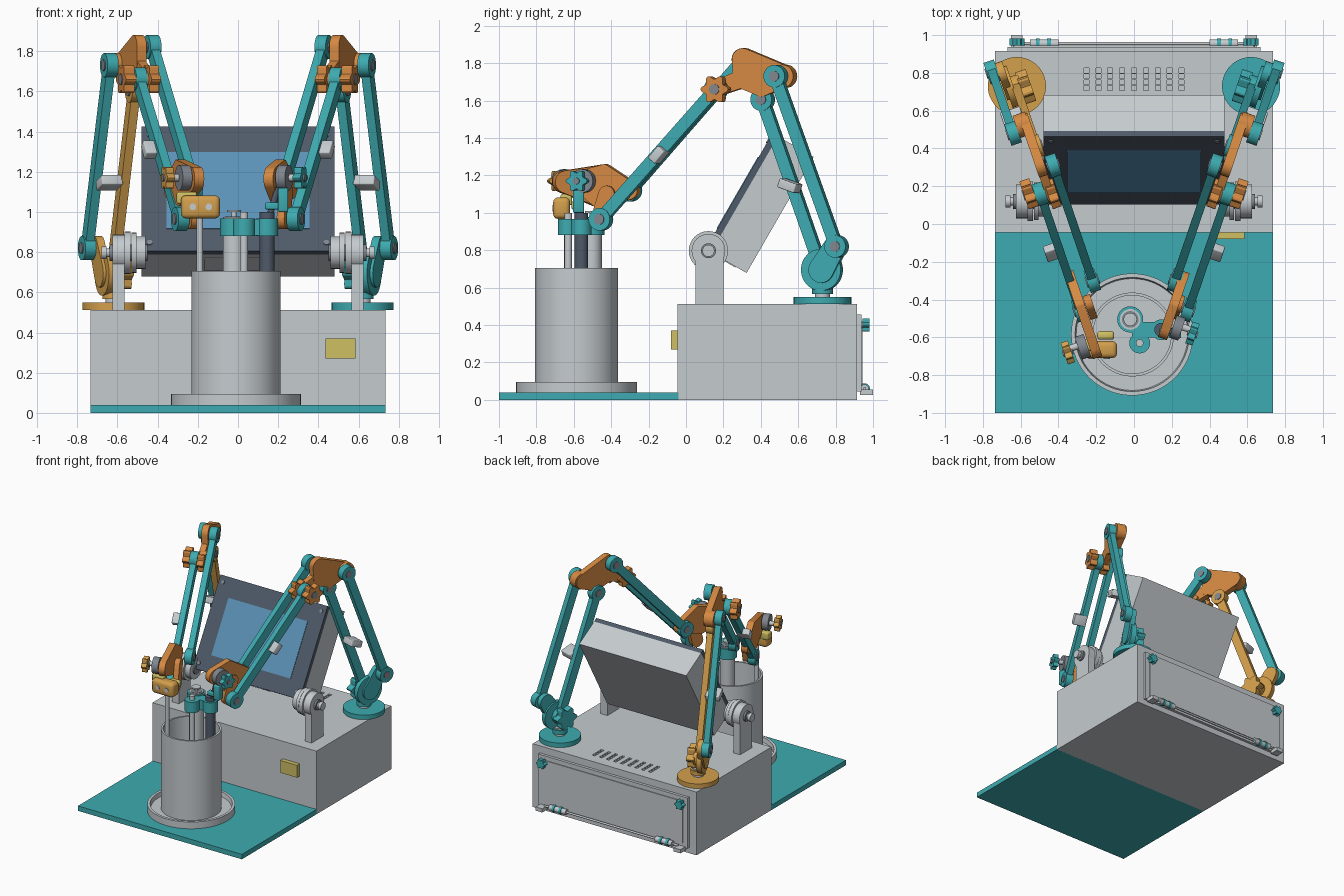
import bpy, bmesh, math
from mathutils import Vector, Matrix

if "Cube" in bpy.data.objects:
    bpy.data.objects.remove(bpy.data.objects["Cube"])


def material(name, *rgb):
    m = bpy.data.materials.new(name)
    m.use_nodes = True
    col = [(c / 255) ** 2.2 for c in rgb] + [1]
    m.diffuse_color = col
    m.node_tree.nodes["Principled BSDF"].inputs["Base Color"].default_value = col
    return m


GREY = material("light grey", 196, 202, 206)
TEAL = material("teal", 64, 170, 175)
ORANGE = material("orange", 212, 136, 68)
TAN = material("tan", 210, 158, 78)
YELLOW = material("yellow", 206, 190, 100)
SLATE = material("slate", 80, 91, 105)
BLUE = material("screen blue", 92, 145, 182)
STEEL = material("steel", 128, 134, 142)
parts = []


def finish(name, bm, mat):
    bmesh.ops.recalc_face_normals(bm, faces=bm.faces)
    me = bpy.data.meshes.new(name)
    bm.to_mesh(me)
    bm.free()
    me.materials.append(mat)
    ob = bpy.data.objects.new(name, me)
    bpy.context.collection.objects.link(ob)
    parts.append(ob)
    return ob


def box(name, centre, size, mat, rot=None, bevel=0):
    bm = bmesh.new()
    bmesh.ops.create_cube(bm, size=1)
    bmesh.ops.scale(bm, vec=size, verts=bm.verts)
    if bevel:
        bmesh.ops.bevel(bm, geom=bm.edges[:], offset=bevel, segments=3, affect='EDGES', profile=0.5)
    m = Matrix.Translation(centre) @ (rot or Matrix.Identity(3)).to_4x4()
    bmesh.ops.transform(bm, matrix=m, verts=bm.verts)
    return finish(name, bm, mat)


def rod(name, a, b, r, mat, lobes=0, sides=32):
    """Cylinder from a to b, or a lobed hand knob."""
    a, b = Vector(a), Vector(b)
    q = (b - a).to_track_quat('Z', 'Y')
    bm = bmesh.new()
    ring = []
    for i in range(sides):
        t = math.tau * i / sides
        rr = r * (0.88 + 0.16 * math.cos(lobes * t)) if lobes else r
        ring.append(bm.verts.new(a + q @ Vector((rr * math.cos(t), rr * math.sin(t), 0))))
    ext = bmesh.ops.extrude_face_region(bm, geom=[bm.faces.new(ring)])
    bmesh.ops.translate(bm, vec=b - a, verts=[v for v in ext["geom"] if isinstance(v, bmesh.types.BMVert)])
    bm.faces.new(ring) if not bm.faces.get(ring) else None
    return finish(name, bm, mat)


def lathe(name, profile, x, y, mat):
    bm = bmesh.new()
    vs = [bm.verts.new((r, 0, z)) for r, z in profile]
    es = [bm.edges.new(p) for p in zip(vs, vs[1:])]
    bmesh.ops.spin(bm, geom=vs + es, cent=(0, 0, 0), axis=(0, 0, 1), angle=math.tau, steps=64)
    bmesh.ops.remove_doubles(bm, verts=bm.verts, dist=0.0005)
    bmesh.ops.translate(bm, vec=(x, y, 0), verts=bm.verts)
    return finish(name, bm, mat)


# Floor plate and cabinet
box("floor_plate", (0, -0.52, 0.02), (1.47, 0.96, 0.04), TEAL)
cabinet = box("cabinet", (0, 0.435, 0.256), (1.47, 0.96, 0.512), GREY)
box("front_badge", (0.51, -0.062, 0.32), (0.15, 0.035, 0.1), YELLOW)

# Vent slots cut in the cabinet top
bm = bmesh.new()
for col in range(9):
    for row in range(4):
        at = Matrix.Translation((-0.252 + col * 0.063, 0.72 + row * 0.031, 0.512))
        bmesh.ops.create_cube(bm, size=1, matrix=at @ Matrix.Diagonal((0.026, 0.025, 0.08, 1)))
cutter = finish("vent_cutter", bm, GREY)
parts.remove(cutter)
cutter.hide_render = True
cutter.hide_set(True)
cut = cabinet.modifiers.new("vents", 'BOOLEAN')
cut.operation, cut.object, cut.solver = 'DIFFERENCE', cutter, 'EXACT'

# Rear service panel
box("rear_panel", (0, 0.925, 0.25), (1.34, 0.025, 0.41), GREY)
box("rear_panel_field", (0, 0.94, 0.25), (1.26, 0.008, 0.34), GREY)
for s in (-1, 1):
    rod("panel_knob_stem", (s * 0.62, 0.92, 0.4), (s * 0.62, 0.95, 0.4), 0.02, GREY)
    rod("panel_knob", (s * 0.62, 0.945, 0.4), (s * 0.62, 0.982, 0.4), 0.038, TEAL, 6, 48)
    box("panel_tab", (s * 0.62, 0.965, 0.04), (0.06, 0.07, 0.03), GREY)
    rod("panel_hinge", (s * 0.4, 0.955, 0.06), (s * 0.55, 0.955, 0.06), 0.022, GREY)
    for x in (0.44, 0.5):
        rod("hinge_band", (s * x, 0.955, 0.06), (s * (x + 0.02), 0.955, 0.06), 0.028, TEAL)
rod("hinge_rod", (-0.6, 0.955, 0.06), (0.6, 0.955, 0.06), 0.008, GREY)

# Tilted display
TILT = Matrix.Rotation(math.radians(-30), 3, 'X')


def on_display(x, y, z):
    return Vector((0, 0.393, 1.052)) + TILT @ Vector((x, y, z))


box("display_body", on_display(0, 0.017, 0), (0.96, 0.22, 0.717), GREY, TILT)
box("display_bezel", on_display(0, -0.11, 0), (0.96, 0.034, 0.717), SLATE, TILT)
box("display_screen", on_display(0, -0.128, -0.01), (0.71, 0.006, 0.44), BLUE, TILT)
box("display_label", on_display(-0.03, 0, -0.36), (0.28, 0.12, 0.006), GREY, TILT)
for s in (-1, 1):
    for z in (-0.31, 0.31):
        rod("bezel_screw", on_display(s * 0.44, -0.12, z), on_display(s * 0.44, -0.132, z), 0.014, STEEL)
    # Pivot stand and friction discs
    box("pivot_stand", (s * 0.595, 0.125, 0.655), (0.06, 0.15, 0.29), GREY)
    for a, b, r in ((0.46, 0.505, 0.08), (0.505, 0.53, 0.1), (0.535, 0.565, 0.105),
                    (0.565, 0.625, 0.09), (0.62, 0.66, 0.022), (0.655, 0.68, 0.032)):
        rod("pivot_disc", (s * a, 0.12, 0.797), (s * b, 0.12, 0.797), r, GREY)
    rod("pivot_core", (s * 0.45, 0.12, 0.797), (s * 0.64, 0.12, 0.797), 0.04, STEEL)

# Round tray, pot and its tool holder
PX, PY = -0.01, -0.585
lathe("tray", [(0, 0.04), (0.323, 0.04), (0.323, 0.095), (0.302, 0.095), (0.296, 0.06), (0, 0.06)], PX, PY, GREY)
lathe("pot", [(0, 0.06), (0.222, 0.06), (0.222, 0.705), (0.207, 0.705), (0.207, 0.1), (0, 0.1)], PX, PY, GREY)
for x, y, r, top, mat in ((-0.02, -0.505, 0.055, 0.975, GREY), (0.145, -0.56, 0.037, 1.0, SLATE),
                          (0.03, -0.63, 0.02, 1.0, GREY)):
    rod("held_tube", (x, y, 0.1), (x, y, top), r, mat)
    rod("holder_ring", (x, y, 0.88), (x, y, 0.968), max(r + 0.014, 0.055), TEAL)
    rod("tube_cap", (x, y, 0.97), (x, y, 0.978), r * 0.8, STEEL)
box("holder_web", (0.06, -0.56, 0.924), (0.14, 0.08, 0.08), TEAL)
rod("plunger", (-0.02, -0.505, 0.97), (-0.02, -0.505, 1.0), 0.012, GREY)
rod("plunger_top", (-0.02, -0.505, 1.0), (-0.02, -0.505, 1.01), 0.035, GREY)


def arm(s, accent, tip_y, tip_d):
    """One linkage arm; s is the side, tip_y and tip_d place the wrist."""
    side = "left" if s > 0 else "right"
    n = Vector((s * 0.947, -0.322, 0))

    def at(y, z, d=0):
        return Vector((s * (0.62 + 0.34 * (y - 0.73) + d), y, z))

    def pin(name, y, z, d, r, thick, mat, lobes=0):
        p = at(y, z, d)
        rod(side + name, p - n * thick / 2, p + n * thick / 2, r, mat, lobes, 48 if lobes else 32)

    def plate(name, circles, d, thick, mat):
        bm = bmesh.new()
        for y, z, r in circles:
            for i in range(24):
                t = math.tau * i / 24
                p = at(y + r * 0.947 * math.cos(t), z + r * math.sin(t), d)
                for k in (-0.5, 0.5):
                    bm.verts.new(p + n * thick * k)
        res = bmesh.ops.convex_hull(bm, input=bm.verts)
        bmesh.ops.delete(bm, geom=list({v for v in res["geom_interior"] if isinstance(v, bmesh.types.BMVert)}),
                         context='VERTS')
        bmesh.ops.dissolve_limit(bm, angle_limit=0.01, verts=bm.verts, edges=bm.edges)
        finish(side + name, bm, mat)

    def link(name, a, b, d, mat):
        plate(name, [(*a, 0.033), (*b, 0.033)], d, 0.045, mat)
        for y, z in (a, b):
            pin(name + "_hub", y, z, d, 0.06, 0.058, mat)
            pin(name + "_pin", y, z, d, 0.028, 0.07, STEEL)

    # Turntable and shoulder
    p = at(0.73, 0.512)
    up = Vector((0, 0, 1))
    rod(side + "_turntable", p, p + up * 0.037, 0.154, accent, sides=48)
    rod(side + "_turntable_post", p, p + up * 0.1, 0.04, GREY)
    rod(side + "_post_collar", p + up * 0.055, p + up * 0.09, 0.055, accent)
    pin("_shoulder_disc", 0.727, 0.695, 0.04, 0.112, 0.04, accent)
    pin("_shoulder_knob", 0.727, 0.695, -0.045, 0.085, 0.06, accent, 6)
    plate("_shoulder_plate", [(0.727, 0.695, 0.07), (0.8, 0.82, 0.06)], 0.055, 0.04, accent)
    pin("_shoulder_pin", 0.727, 0.695, 0.04, 0.03, 0.06, GREY)

    # Upper arm links, elbow and forearm links
    link("_upper_link_inner", (0.41, 1.605), (0.727, 0.695), 0.005, accent)
    link("_upper_link_outer", (0.48, 1.73), (0.805, 0.82), 0.105, TEAL)
    plate("_elbow_plate", [(0.31, 1.82, 0.06), (0.525, 1.73, 0.06), (0.41, 1.65, 0.03), (0.29, 1.7, 0.03)],
          0.02, 0.05, ORANGE)
    plate("_elbow_arm", [(0.31, 1.72, 0.05), (0.16, 1.66, 0.04)], 0.02, 0.045, ORANGE)
    pin("_elbow_hub", 0.525, 1.73, 0.04, 0.062, 0.07, ORANGE)
    pin("_elbow_knob_inner", 0.16, 1.66, 0.005, 0.075, 0.05, ORANGE, 6)
    pin("_elbow_knob_outer", 0.16, 1.66, 0.13, 0.075, 0.055, ORANGE, 6)
    pin("_elbow_knob_pin", 0.16, 1.66, 0.13, 0.028, 0.065, STEEL)
    link("_forearm_upper", (0.31, 1.82), (-0.3, 1.12), -0.05, TEAL)
    link("_forearm_lower", (0.16, 1.66), (-0.455, 0.965), 0.07, TEAL)

    # Cable clips
    swing = Matrix.Rotation(s * -0.33, 3, 'Z')
    box(side + "_upper_clip", at(0.555, 1.145, 0.08), (0.11, 0.1, 0.05), GREY,
        swing @ Matrix.Rotation(-0.33, 3, 'X'), 0.006)
    box(side + "_forearm_clip", at(-0.145, 1.31, 0.1), (0.1, 0.085, 0.05), GREY,
        swing @ Matrix.Rotation(0.85, 3, 'X'), 0.006)

    # Wrist
    plate("_wrist_plate", [(-0.3, 1.12, 0.05), (-0.43, 1.235, 0.025), (tip_y, 1.165, 0.06), (-0.47, 1.06, 0.03)],
          tip_d, 0.05, ORANGE)
    plate("_wrist_leg", [(-0.42, 1.1, 0.045), (-0.455, 0.965, 0.05)], 0.01, 0.04, ORANGE)
    pin("_wrist_disc", tip_y, 1.17, tip_d + 0.06, 0.063, 0.05, STEEL)
    pin("_wrist_rod", tip_y, 1.17, tip_d + 0.1, 0.018, 0.12, GREY)
    pin("_wrist_knob", tip_y - 0.03, 1.17, tip_d + 0.15, 0.058, 0.04, accent, 6)
    pin("_wrist_knob_pin", tip_y - 0.03, 1.17, tip_d + 0.15, 0.018, 0.055, STEEL)


arm(1, TEAL, -0.55, -0.015)
arm(-1, TAN, -0.65, 0.06)

# Right gripper holding a slim rod
box("right_gripper", (-0.187, -0.665, 1.025), (0.195, 0.09, 0.115), TAN, bevel=0.025)
box("right_gripper_neck", (-0.255, -0.64, 1.07), (0.1, 0.06, 0.06), YELLOW, bevel=0.01)
box("right_gripper_finger", (-0.15, -0.59, 1.04), (0.09, 0.045, 0.05), YELLOW, bevel=0.015)
for x in (-0.225, -0.145):
    rod("gripper_screw", (x, -0.7, 1.025), (x, -0.714, 1.025), 0.017, GREY, sides=16)
rod("slim_rod", (-0.19, -0.635, 0.15), (-0.19, -0.635, 0.98), 0.016, GREY)

# Left gripper reaching to the dark tube
box("left_gripper", (0.225, -0.575, 1.06), (0.05, 0.06, 0.12), TEAL, bevel=0.008)
box("left_gripper_jaw", (0.18, -0.57, 1.03), (0.09, 0.04, 0.035), TEAL, bevel=0.008)
rod("left_gripper_bar", (0.2, -0.57, 1.12), (0.15, -0.56, 0.96), 0.016, SLATE)

bpy.ops.object.select_all(action='DESELECT')
for ob in parts:
    ob.select_set(True)
bpy.context.view_layer.objects.active = cabinet
bpy.ops.object.shade_smooth_by_angle()
